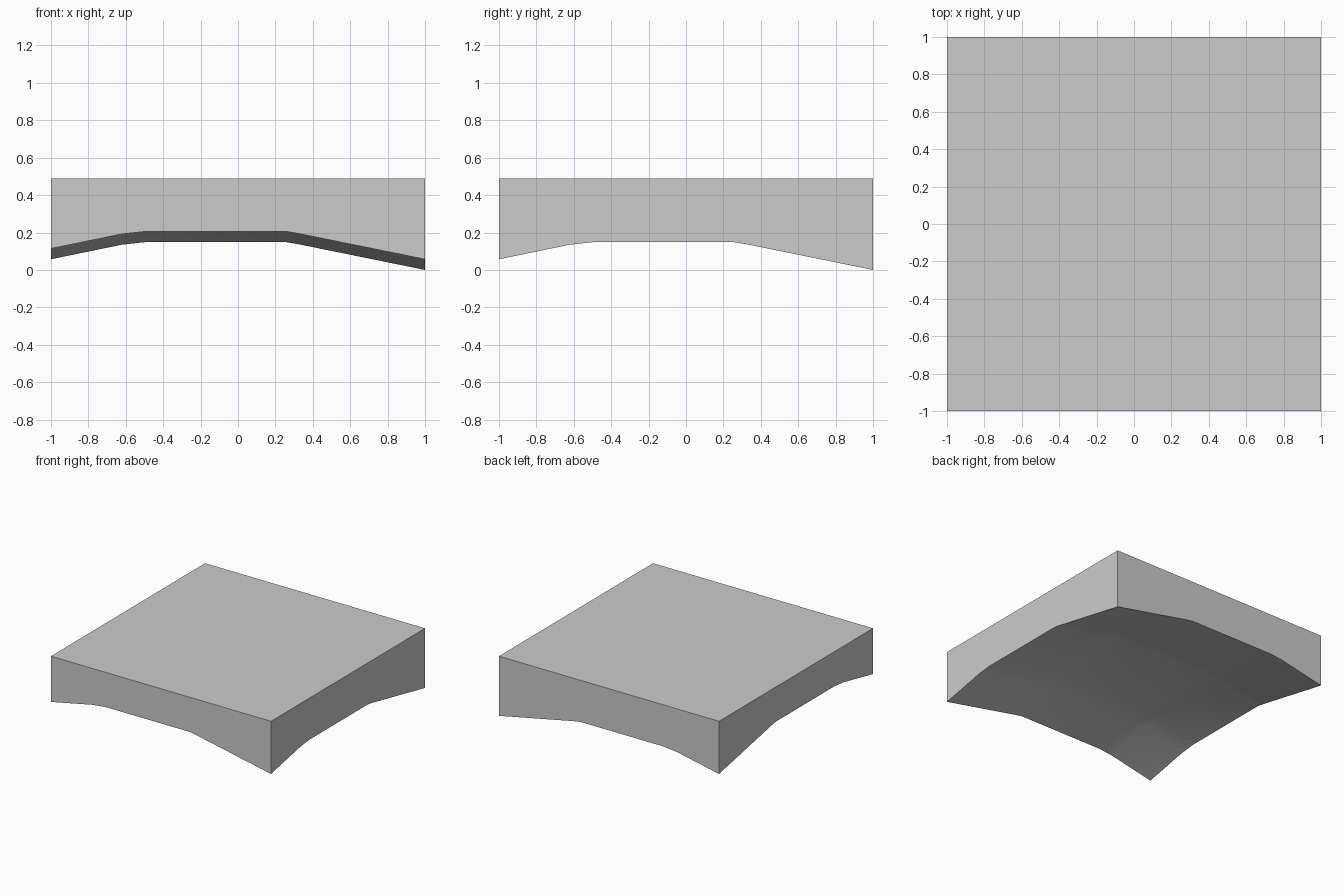
import bpy, bmesh, math

cube = bpy.data.objects.get("Cube")
if cube:
    bpy.data.objects.remove(cube, do_unlink=True)

TOP = 0.49
# Arch profile: (position, height), used along both axes
PROFILE = [(-1, 0.057), (-0.62, 0.135), (-0.5, 0.148),
           (0.26, 0.148), (0.32, 0.138), (1, 0)]

# Plain grey material
grey = bpy.data.materials.new("plain_grey")
grey.use_nodes = True
colour = (0.6, 0.6, 0.6, 1)
grey.diffuse_color = colour
grey.node_tree.nodes["Principled BSDF"].inputs["Base Color"].default_value = colour

# Vaulted underside: sum of the two arches
bm = bmesh.new()
grid = [[bm.verts.new((x, y, fx + fy)) for y, fy in PROFILE] for x, fx in PROFILE]
n = len(PROFILE) - 1
for i in range(n):
    for j in range(n):
        bm.faces.new((grid[i][j], grid[i][j + 1], grid[i + 1][j + 1], grid[i + 1][j]))

# Side walls: raise the rim to a flat top
rim = [e for e in bm.edges if e.is_boundary]
raised = bmesh.ops.extrude_edge_only(bm, edges=rim)["geom"]
for v in raised:
    if isinstance(v, bmesh.types.BMVert):
        v.co.z = TOP

# Flat top
bmesh.ops.contextual_create(bm, geom=[e for e in raised if isinstance(e, bmesh.types.BMEdge)
                                      and e.is_boundary])
bmesh.ops.recalc_face_normals(bm, faces=bm.faces[:])

mesh = bpy.data.meshes.new("vaulted_slab")
bm.to_mesh(mesh)
bm.free()
mesh.materials.append(grey)
slab = bpy.data.objects.new("vaulted_slab", mesh)
bpy.context.collection.objects.link(slab)

# Smooth vault, sharp outer edges
bpy.context.view_layer.objects.active = slab
slab.select_set(True)
bpy.ops.object.shade_smooth_by_angle(angle=math.radians(30))
